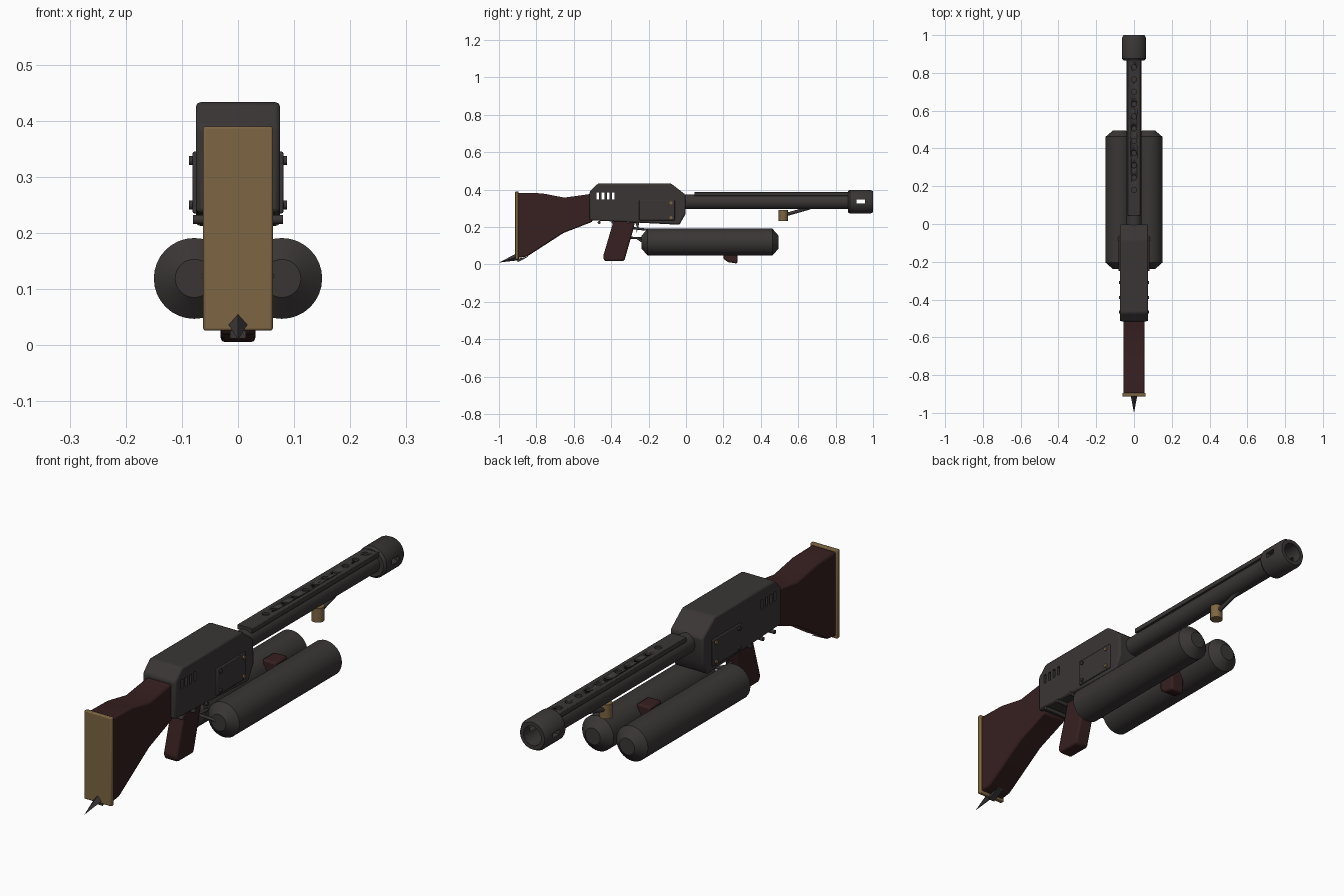
import bpy, bmesh, math
from mathutils import Vector

cube = bpy.data.objects.get("Cube")
if cube:
    bpy.data.objects.remove(cube, do_unlink=True)


def material(name, rgb):
    m = bpy.data.materials.new(name)
    m.use_nodes = True
    m.diffuse_color = (*rgb, 1)
    m.node_tree.nodes["Principled BSDF"].inputs["Base Color"].default_value = (*rgb, 1)
    return m


METAL = material("dark_metal", (0.042, 0.036, 0.036))
WOOD = material("dark_red_wood", (0.038, 0.014, 0.014))
BRASS = material("aged_brass", (0.205, 0.13, 0.055))


def finish(name, bm, mat, bevel=0, smooth=True):
    bmesh.ops.recalc_face_normals(bm, faces=bm.faces)
    me = bpy.data.meshes.new(name)
    bm.to_mesh(me)
    bm.free()
    me.materials.append(mat)
    ob = bpy.data.objects.new(name, me)
    bpy.context.collection.objects.link(ob)
    if bevel:
        b = ob.modifiers.new("edge_bevel", "BEVEL")
        b.width, b.segments, b.limit_method = bevel, 2, "ANGLE"
    if smooth:
        bpy.ops.object.select_all(action="DESELECT")
        ob.select_set(True)
        bpy.context.view_layer.objects.active = ob
        bpy.ops.object.shade_smooth_by_angle(angle=math.radians(30))
    return ob


def slab(name, outline, half, mat, bevel=0):
    """Side outline of (y, z) points, extruded evenly across x."""
    bm = bmesh.new()
    face = bm.faces.new([bm.verts.new((-half, y, z)) for y, z in outline])
    new = bmesh.ops.extrude_face_region(bm, geom=[face])["geom"]
    bmesh.ops.translate(bm, vec=(2 * half, 0, 0),
                        verts=[v for v in new if isinstance(v, bmesh.types.BMVert)])
    return finish(name, bm, mat, bevel)


def box(name, lo, hi, mat, bevel=0):
    bm = bmesh.new()
    bmesh.ops.create_cube(bm, size=1)
    for v in bm.verts:
        v.co = [(a + b) / 2 + c * (b - a) for a, b, c in zip(lo, hi, v.co)]
    return finish(name, bm, mat, bevel, smooth=bevel > 0)


def lathe(name, profile, x, z, mat, sides=32):
    """Profile of (radius, y) points turned around an axis along y."""
    bm = bmesh.new()
    rings = []
    for r, y in profile:
        if r == 0:
            rings.append([bm.verts.new((x, y, z))] * sides)
        else:
            angles = [math.tau * i / sides for i in range(sides)]
            rings.append([bm.verts.new((x + r * math.cos(a), y, z + r * math.sin(a))) for a in angles])
    for a, b in zip(rings, rings[1:]):
        for i in range(sides):
            j = (i + 1) % sides
            bm.faces.new(list(dict.fromkeys((a[i], a[j], b[j], b[i]))))
    return finish(name, bm, mat)


def rod(name, start, end, r1, mat, r2=None, sides=16, bevel=0):
    start, end = Vector(start), Vector(end)
    axis = end - start
    bm = bmesh.new()
    bmesh.ops.create_cone(bm, cap_ends=True, segments=sides, radius1=r1,
                          radius2=r1 if r2 is None else r2, depth=axis.length)
    bmesh.ops.rotate(bm, verts=bm.verts, matrix=Vector((0, 0, 1)).rotation_difference(axis).to_matrix())
    bmesh.ops.translate(bm, verts=bm.verts, vec=(start + end) / 2)
    return finish(name, bm, mat, bevel)


def cut(target, cutter):
    cutter.hide_render = True
    cutter.hide_set(True)
    cutter.display_type = "WIRE"
    m = target.modifiers.new("cut", "BOOLEAN")
    m.operation, m.solver, m.object = "DIFFERENCE", "EXACT", cutter


# Stock, butt plate and spike
slab("stock", [(-0.9, 0.383), (-0.77, 0.38), (-0.65, 0.357), (-0.5, 0.378), (-0.5, 0.228),
               (-0.655, 0.168), (-0.85, 0.042), (-0.9, 0.035)], 0.056, WOOD, 0.008)
box("butt_plate", (-0.062, -0.913, 0.026), (0.062, -0.895, 0.39), BRASS, 0.004)
slab("spike_mount", [(-0.9, 0.03), (-0.84, 0.043), (-0.9, 0.012)], 0.014, METAL)
rod("spike", (0, -0.895, 0.042), (0, -1, 0.01), 0.02, METAL, 0, 4)

# Receiver with vent slots through the rear
receiver = slab("receiver", [(-0.515, 0.39), (-0.47, 0.433), (-0.08, 0.433), (-0.002, 0.372),
                             (-0.002, 0.27), (-0.035, 0.212), (-0.515, 0.236)], 0.075, METAL, 0.008)
for i in range(4):
    y = -0.472 + i * 0.028
    cut(receiver, box(f"vent_cutter_{i + 1}", (-0.2, y - 0.007, 0.346), (0.2, y + 0.007, 0.385), METAL))

# Side plates with screws, and cross pins
for side, s in (("left", 1), ("right", -1)):
    xs = sorted((s * 0.07, s * 0.081))
    box(f"side_plate_{side}", (xs[0], -0.25, 0.235), (xs[1], -0.06, 0.345), METAL, 0.003)
    for y in (-0.23, -0.08):
        for z in (0.25, 0.329):
            rod(f"plate_screw_{side}", (s * 0.078, y, z), (s * 0.087, y, z), 0.008, BRASS if y > -0.1 else METAL)
for y in (-0.465, -0.39, -0.31):
    rod("cross_pin", (-0.08, y, 0.224), (0.08, y, 0.224), 0.008, METAL)

# Barrel, ventilated rib and slotted muzzle
lathe("barrel", [(0, -0.03), (0.04, -0.03), (0.04, 0.89), (0.028, 0.89), (0.028, 0.8), (0, 0.8)], 0, 0.335, METAL)
rib = box("barrel_rib", (-0.034, 0.045, 0.366), (0.034, 0.88, 0.386), METAL, 0.002)
for i in range(11):
    y = 0.18 + i * 0.065
    cut(rib, rod(f"rib_cutter_{i + 1}", (0, y, 0.378), (0, y, 0.42), 0.014, METAL))
muzzle = lathe("muzzle", [(0, 0.866), (0.056, 0.866), (0.064, 0.876), (0.064, 0.985), (0.056, 1),
                          (0.04, 1), (0.04, 0.89), (0, 0.89)], 0, 0.335, METAL)
cut(muzzle, box("muzzle_cutter", (-0.1, 0.912, 0.325), (0.1, 0.957, 0.346), METAL))

# Igniter below the barrel
rod("igniter_cup", (0, 0.52, 0.232), (0, 0.52, 0.29), 0.025, BRASS)
rod("igniter_arm", (0, 0.52, 0.262), (0, 0.68, 0.308), 0.009, METAL)

# Twin fuel tanks
for side, s in (("left", 1), ("right", -1)):
    lathe(f"tank_{side}", [(0, -0.238), (0.034, -0.238), (0.072, -0.205), (0.072, 0.462),
                           (0.034, 0.495), (0, 0.495)], s * 0.078, 0.119, METAL)

# Grips
slab("pistol_grip", [(-0.385, 0.24), (-0.27, 0.24), (-0.285, 0.175), (-0.33, 0.018),
                     (-0.435, 0.018), (-0.444, 0.04)], 0.031, WOOD, 0.008)
slab("fore_grip", [(0.2, 0.185), (0.28, 0.185), (0.275, 0.004), (0.225, 0.012), (0.2, 0.03)],
     0.031, WOOD, 0.008)

# Trigger, and feed pipes running to the tanks
slab("trigger", [(-0.275, 0.23), (-0.25, 0.23), (-0.255, 0.195), (-0.268, 0.165), (-0.262, 0.2)], 0.008, METAL)
rod("feed_pipe_upper", (0, -0.29, 0.195), (0, -0.19, 0.183), 0.006, METAL)
rod("feed_pipe_lower", (0, -0.31, 0.143), (0, -0.2, 0.138), 0.006, METAL)
for s in (1, -1):
    rod("feed_branch", (0, -0.26, 0.14), (s * 0.07, -0.23, 0.12), 0.006, METAL)
